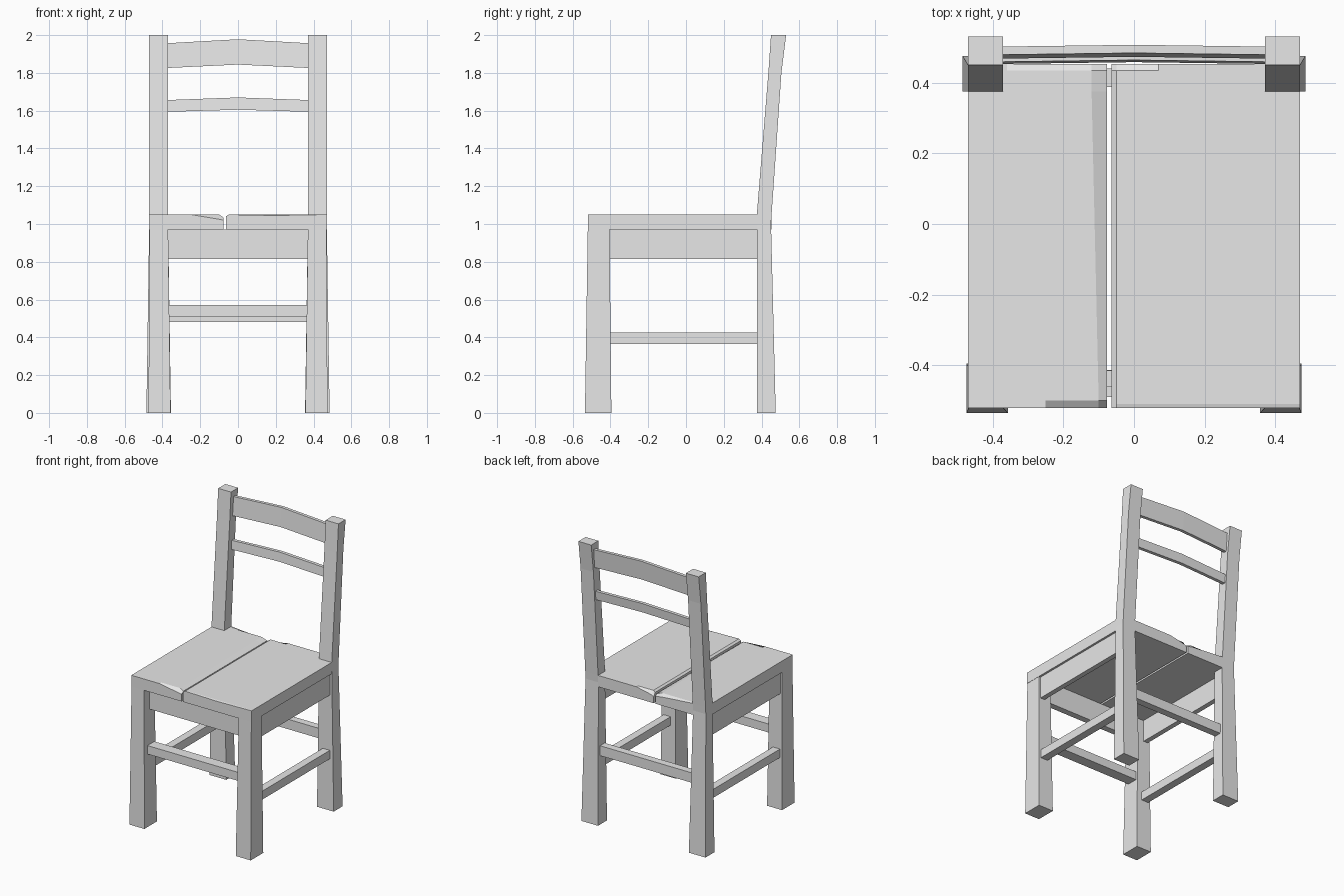
import bpy, bmesh

if "Cube" in bpy.data.objects:
    bpy.data.objects.remove(bpy.data.objects["Cube"])

wood = bpy.data.materials.new("plain_grey")
wood.diffuse_color = (0.8, 0.8, 0.8, 1)
wood.use_nodes = True
wood.node_tree.nodes["Principled BSDF"].inputs["Base Color"].default_value = wood.diffuse_color


def loft(name, sections, mirror=False):
    """Skin a row of matching closed sections and cap both ends."""
    bm = bmesh.new()
    rings = [[bm.verts.new(p) for p in s] for s in sections]
    n = len(rings[0])
    for a, b in zip(rings, rings[1:]):
        for i in range(n):
            j = (i + 1) % n
            bm.faces.new((a[i], a[j], b[j], b[i]))
    bm.faces.new(rings[0])
    bm.faces.new(rings[-1])
    bmesh.ops.remove_doubles(bm, verts=bm.verts, dist=1e-5)
    bmesh.ops.recalc_face_normals(bm, faces=bm.faces)
    me = bpy.data.meshes.new(name)
    bm.to_mesh(me)
    bm.free()
    me.materials.append(wood)
    ob = bpy.data.objects.new(name, me)
    bpy.context.collection.objects.link(ob)
    if mirror:
        ob.modifiers.new("mirror", 'MIRROR').use_mirror_merge = False
    return ob


def rect(z, x0, x1, y0, y1):
    return [(x0, y0, z), (x1, y0, z), (x1, y1, z), (x0, y1, z)]


def bar(name, x0, x1, y0, y1, z0, z1, mirror=False):
    return loft(name, [rect(z0, x0, x1, y0, y1), rect(z1, x0, x1, y0, y1)], mirror)


# Legs, flared towards the floor; back legs run up as leaning posts
loft("front_legs", [rect(0, .357, .474, -.535, -.395),
                    rect(.97, .37, .468, -.52, -.405)], True)
loft("back_posts", [rect(0, .355, .485, .375, .475),
                    rect(1.0, .37, .47, .375, .45),
                    rect(1.05, .37, .47, .375, .453),
                    rect(1.8, .37, .47, .436, .505),
                    rect(2.0, .37, .47, .45, .53)], True)

# Aprons under the seat
bar("front_apron", -.375, .375, -.46, -.415, .815, .97)
bar("side_aprons", .42, .455, -.41, .38, .815, .97, True)

# Stretchers between the legs
bar("front_stretcher", -.37, .37, -.49, -.413, .51, .57)
bar("back_stretcher", -.37, .37, .388, .44, .48, .55)
bar("side_stretchers", .40, .455, -.41, .38, .365, .425, True)


# Seat planks, notched round the posts and worn along the split
def plank(name, inner, rows):
    secs = []
    for y, outer, (k1, z1), (k2, z2), z3 in rows:
        secs.append([(outer, y, .97), (outer, y, 1.05), (k1, y, z1),
                     (k2, y, z2), (inner, y, z3), (inner, y, .97)])
    loft(name, secs)


plank("seat_plank_left", -.077, [
    (-.52, -.47, (-.25, 1.05), (-.10, 1.025), 1.02),
    (-.50, -.47, (-.25, 1.05), (-.10, 1.05), 1.035),
    (.375, -.47, (-.36, 1.05), (-.12, 1.05), 1.035),
    (.375, -.37, (-.36, 1.05), (-.12, 1.05), 1.035),
    (.435, -.37, (-.36, 1.05), (-.12, 1.05), 1.035),
    (.453, -.37, (-.36, 1.05), (-.12, 1.03), 1.02)])
plank("seat_plank_right", -.064, [
    (-.52, .47, (.20, 1.045), (-.05, 1.05), 1.04),
    (-.51, .47, (.20, 1.05), (-.05, 1.05), 1.04),
    (.375, .47, (.07, 1.05), (-.05, 1.05), 1.04),
    (.375, .37, (.07, 1.05), (-.05, 1.05), 1.04),
    (.435, .37, (.07, 1.05), (-.05, 1.05), 1.04),
    (.453, .37, (.07, 1.05), (-.05, 1.025), 1.015)])


# Back rails, bent slightly up and back in the middle
def rail(name, ends, middle, y_low, y_high, thick):
    secs = []
    for x, (z0, z1), dy in ((-.375, ends, 0), (0, middle, .005), (.375, ends, 0)):
        secs.append([(x, y_low + dy, z0), (x, y_low + dy + thick, z0),
                     (x, y_high + dy + thick, z1), (x, y_high + dy, z1)])
    loft(name, secs)


rail("top_back_rail", (1.826, 1.957), (1.844, 1.978), .468, .479, .023)
rail("lower_back_rail", (1.594, 1.656), (1.605, 1.67), .453, .459, .024)
